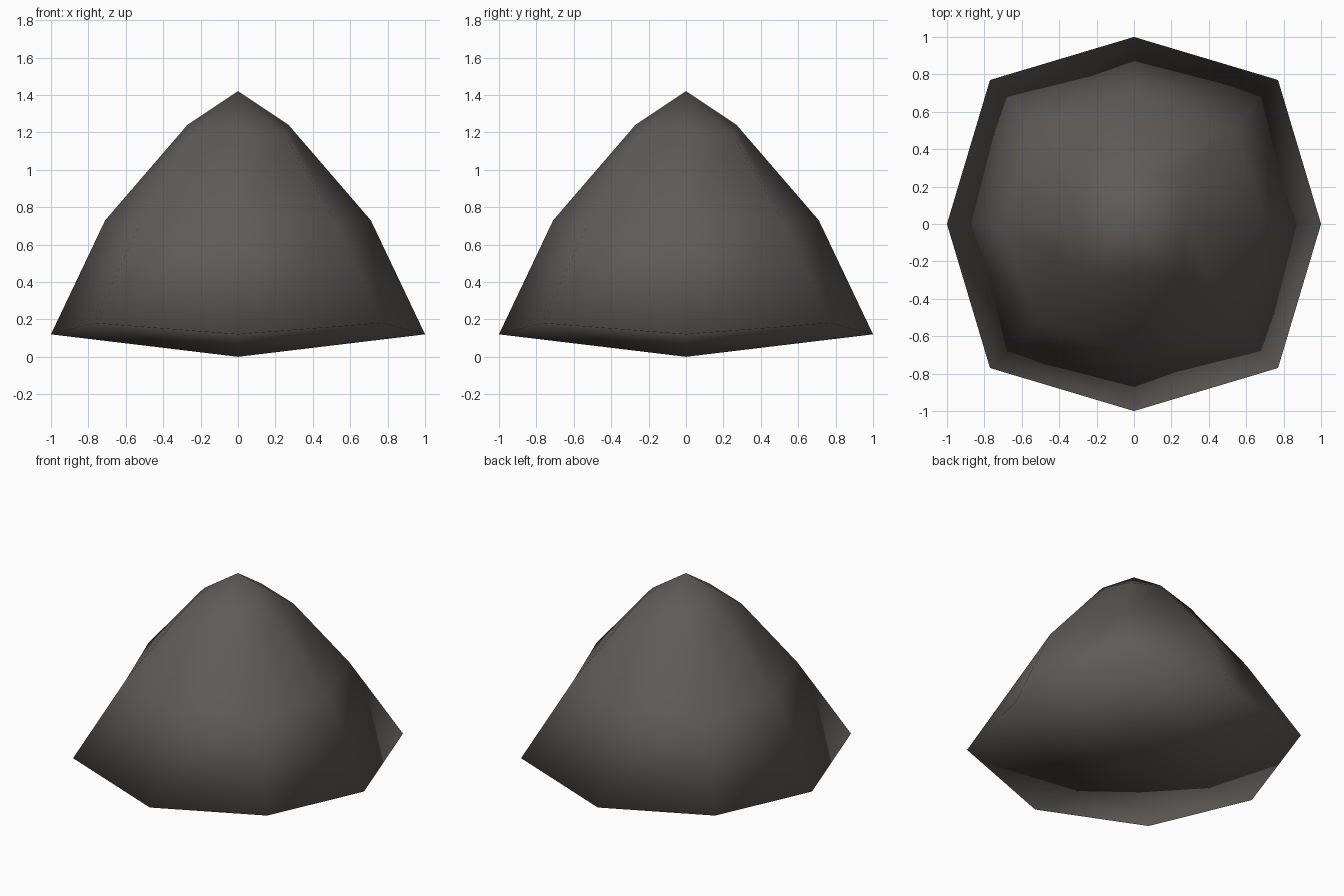
import bpy, bmesh, math

if "Cube" in bpy.data.objects:
    bpy.data.objects.remove(bpy.data.objects["Cube"])

# single dark stone colour
stone = bpy.data.materials.new("dark_stone")
stone.diffuse_color = (0.113, 0.104, 0.098, 1)
stone.use_nodes = True
stone.node_tree.nodes["Principled BSDF"].inputs["Base Color"].default_value = stone.diffuse_color

bm = bmesh.new()


def ring(axis_r, axis_z, diag, diag_z):
    """Eight points: even ones on the axes, odd ones on the diagonals."""
    verts = []
    for i in range(8):
        a = i * math.pi / 4
        r, z = (diag * math.sqrt(2), diag_z) if i % 2 else (axis_r, axis_z)
        verts.append(bm.verts.new((r * math.cos(a), r * math.sin(a), z)))
    return verts


# rounded, tapered block: base, middle and upper rings
base = ring(1.0, 0.12, 0.77, 0.18)
middle = ring(0.71, 0.73, 0.52, 0.72)
upper = ring(0.27, 1.24, 0.26, 1.17)
tip = bm.verts.new((0, 0, 1.42))
bottom = bm.verts.new((0, 0, 0))

# side quads
for low, high in ((base, middle), (middle, upper)):
    for i in range(8):
        j = (i + 1) % 8
        bm.faces.new((low[i], low[j], high[j], high[i]))

# four quads close the top and four close the underside
for i in range(0, 8, 2):
    j, k = i + 1, (i + 2) % 8
    bm.faces.new((tip, upper[i], upper[j], upper[k]))
    bm.faces.new((bottom, base[k], base[j], base[i]))

bmesh.ops.recalc_face_normals(bm, faces=bm.faces[:])
for f in bm.faces:
    f.smooth = True

mesh = bpy.data.meshes.new("rock")
bm.to_mesh(mesh)
bm.free()
mesh.materials.append(stone)
rock = bpy.data.objects.new("rock", mesh)
bpy.context.collection.objects.link(rock)
